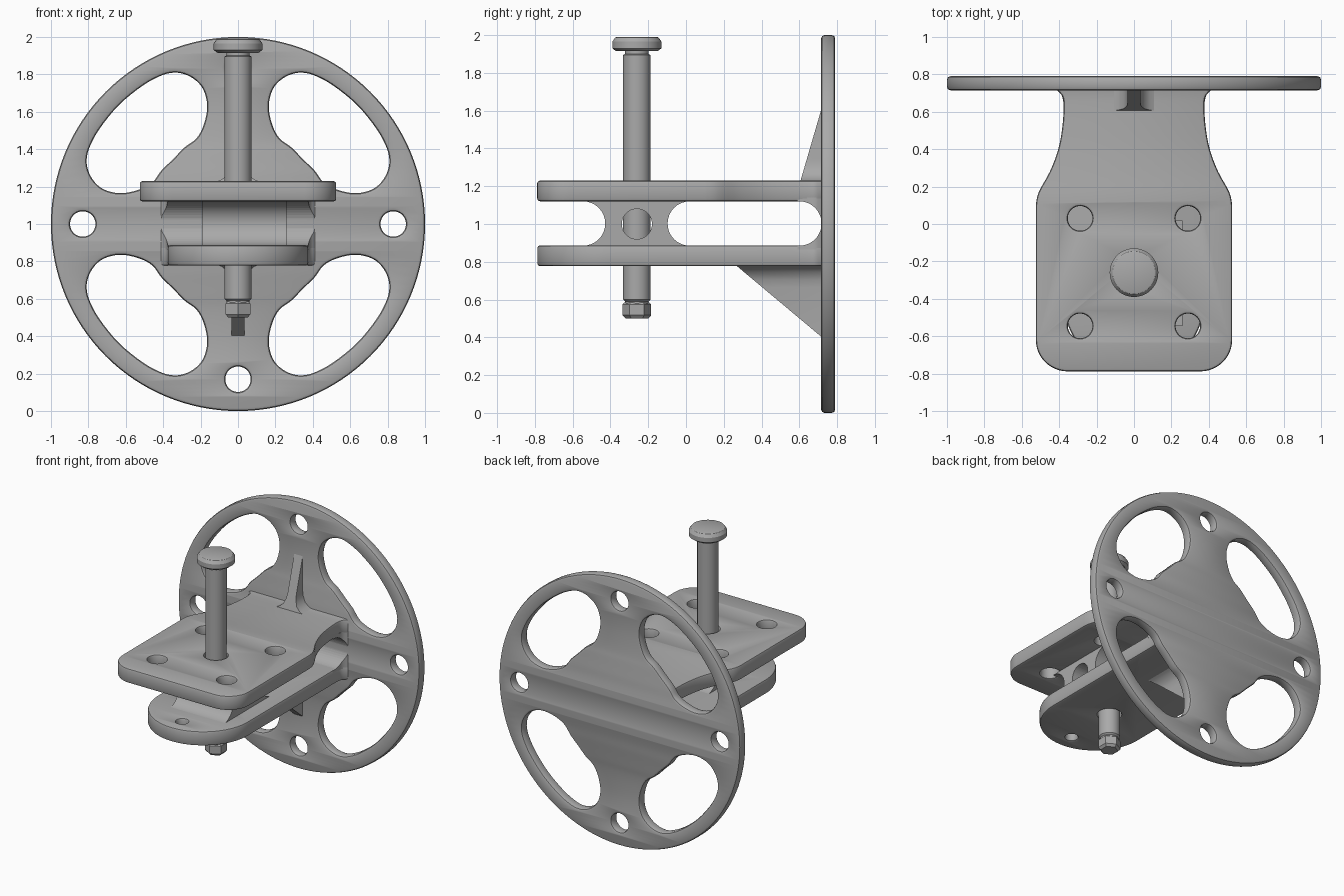
import bpy, bmesh, math
from mathutils import Vector

cube = bpy.data.objects.get("Cube")
if cube:
    bpy.data.objects.remove(cube, do_unlink=True)

grey = bpy.data.materials.new("machined grey")
grey.use_nodes = True
COLOUR = (0.4, 0.4, 0.4, 1)
grey.diffuse_color = COLOUR
grey.node_tree.nodes["Principled BSDF"].inputs["Base Color"].default_value = COLOUR
PIN_Y = -0.26
GAP = (0.885, 1.12)


def smooth(ob):
    bpy.ops.object.select_all(action="DESELECT")
    ob.select_set(True)
    bpy.context.view_layer.objects.active = ob
    bpy.ops.object.shade_smooth_by_angle(angle=math.radians(32))


def finish(name, bm):
    bmesh.ops.remove_doubles(bm, verts=bm.verts, dist=0.0002)
    bmesh.ops.recalc_face_normals(bm, faces=bm.faces)
    me = bpy.data.meshes.new(name)
    bm.to_mesh(me)
    bm.free()
    me.materials.append(grey)
    ob = bpy.data.objects.new(name, me)
    bpy.context.collection.objects.link(ob)
    smooth(ob)
    return ob


def arc(cx, cy, r, a, b, n=12):
    return [(cx + r * math.cos(math.radians(a + (b - a) * i / n)),
             cy + r * math.sin(math.radians(a + (b - a) * i / n))) for i in range(n + 1)]


def circle(cx, cy, r, n=40):
    return arc(cx, cy, r, 0, 360, n)[:-1]


def rounded(points, steps=5, closed=True):
    # smooth spline through the given points
    p = [Vector(q) for q in points]
    n = len(p)
    out = []
    for i in range(n if closed else n - 1):
        if closed:
            a, b, c, d = (p[(i + k) % n] for k in (-1, 0, 1, 2))
        else:
            a, b, c, d = (p[min(max(i + k, 0), n - 1)] for k in (-1, 0, 1, 2))
        for s in range(steps):
            t = s / steps
            out.append(tuple(0.5 * (2 * b + (c - a) * t + (2 * a - 5 * b + 4 * c - d) * t * t
                                    + (3 * b - a - 3 * c + d) * t ** 3)))
    return out if closed else out + [tuple(p[-1])]


def plate(name, loops, thick, edge, loc, upright=False):
    # filled outline with holes, thickness and rounded rims
    cu = bpy.data.curves.new(name, "CURVE")
    cu.dimensions = "2D"
    cu.fill_mode = "BOTH"
    cu.extrude = thick / 2 - edge
    cu.bevel_depth = edge
    cu.offset = -edge
    cu.bevel_resolution = 1
    for loop in loops:
        sp = cu.splines.new("POLY")
        sp.points.add(len(loop) - 1)
        for pt, (x, y) in zip(sp.points, loop):
            pt.co = (x, y, 0, 1)
        sp.use_cyclic_u = True
    tmp = bpy.data.objects.new(name + "_outline", cu)
    bpy.context.collection.objects.link(tmp)
    me = bpy.data.meshes.new_from_object(tmp.evaluated_get(bpy.context.evaluated_depsgraph_get()))
    bm = bmesh.new()
    bm.from_mesh(me)
    bpy.data.objects.remove(tmp, do_unlink=True)
    bpy.data.meshes.remove(me)
    ob = finish(name, bm)
    ob.location = loc
    if upright:
        ob.rotation_euler.x = math.pi / 2
    return ob


def prism(bm, ring, direction):
    face = bm.faces.new([bm.verts.new(v) for v in ring])
    ext = bmesh.ops.extrude_face_region(bm, geom=[face])
    bmesh.ops.translate(bm, vec=direction, verts=[v for v in ext["geom"] if isinstance(v, bmesh.types.BMVert)])


def lathe(bm, profile, n):
    rings = [[bm.verts.new((x, y, z)) for x, y in
              [(r * math.sin(2 * math.pi * i / n), PIN_Y + r * math.cos(2 * math.pi * i / n)) for i in range(n)]]
             for r, z in profile]
    for a, b in zip(rings, rings[1:]):
        for i in range(n):
            j = (i + 1) % n
            bm.faces.new((a[i], a[j], b[j], b[i]))
    bm.faces.new(rings[0])
    bm.faces.new(rings[-1])


def cut(ob, centre, radius, depth, axis):
    # drill a round hole and bake the result
    bpy.ops.mesh.primitive_cylinder_add(vertices=48, radius=radius, depth=depth, location=centre,
                                        rotation=(0, math.pi / 2, 0) if axis == "x" else (0, 0, 0))
    cutter = bpy.context.object
    cutter.hide_render = True
    mod = ob.modifiers.new("hole", "BOOLEAN")
    mod.object = cutter
    mod.solver = "EXACT"
    bpy.context.view_layer.objects.active = ob
    bpy.ops.object.modifier_apply(modifier=mod.name)
    bpy.data.objects.remove(cutter, do_unlink=True)
    smooth(ob)


# Round wall flange with four windows and four bolt holes
half = [(0.347, 0.347), (0.41, 0.285), (0.46, 0.22), (0.54, 0.18), (0.64, 0.165), (0.735, 0.195),
        (0.795, 0.27), (0.808, 0.36), (0.77, 0.46), (0.71, 0.55), (0.636, 0.636)]
window = rounded(half + [(y, x) for x, y in half[-2:0:-1]])
loops = [circle(0, 0, 1, 128)]
for sx in (1, -1):
    for sy in (1, -1):
        loops.append([(x * sx, y * sy) for x, y in window])
for k in range(4):
    a = k * math.pi / 2
    loops.append(circle(0.83 * math.cos(a), 0.83 * math.sin(a), 0.068))
plate("wall_flange", loops, 0.075, 0.018, (0, 0.7525, 1), upright=True)


def both_sides(right):
    # right-hand outline from front to back, mirrored to close it
    return right + [(-x, y) for x, y in reversed(right)]


# Upper plate with waisted rear and five holes
flare = [(0.376, 0.64), (0.388, 0.69), (0.43, 0.73)]
waist = rounded([(0.525, 0.1), (0.51, 0.17), (0.45, 0.28), (0.405, 0.4), (0.383, 0.52)] + flare, 4, False)
holes = [circle(x, y, 0.066) for x in (0.288, -0.288) for y in (0.03, -0.545)]
plate("upper_plate", [both_sides(arc(0.355, -0.618, 0.17, -90, 0) + waist)] + holes
      + [circle(0, PIN_Y, 0.08)], 0.11, 0.015, (0, 0, 1.175))

# Lower plate with round nose
nose = arc(0, -0.413, 0.375, -90, 0, 24)[1:]
plate("lower_plate", [both_sides(nose + rounded([(0.375, 0.5)] + flare, 4, False)),
                      circle(0, -0.66, 0.042), circle(0, PIN_Y, 0.08)], 0.11, 0.015, (0, 0, 0.832))

# Rounded web joining both plates to the flange
bm = bmesh.new()
low, high = GAP[0] - 0.02, GAP[1] + 0.02
ring = both_sides([(0.375, 0.59)] + rounded(flare, 4, False))
prism(bm, [(x, y, low) for x, y in ring], (0, 0, high - low))
web = finish("rear_web", bm)
radius = (GAP[1] - GAP[0]) / 2
middle = (GAP[1] + GAP[0]) / 2
cut(web, (0, 0.6, middle), radius, 2, "x")

# Hourglass spacer between the plates
bm = bmesh.new()
side = arc(-0.545, middle, radius, -90, 90, 16) + arc(0.02, middle, radius, 90, 270, 16)
prism(bm, [(-0.19, y, z) for y, z in side], (0.45, 0, 0))
spacer = finish("spacer", bm)
cut(spacer, (0, PIN_Y, 1), 0.08, 1, "z")
cut(spacer, (0, PIN_Y, 1), 0.08, 1, "x")

# Stiffening ribs with flared feet, trimmed to a slope
for name, base, up, front, tip in (("upper_rib", 1.225, 1, 0.605, 1.62), ("lower_rib", 0.785, -1, 0.26, 0.4)):
    bm = bmesh.new()
    foot = [(0.12, base), (0.085, base + up * 0.014), (0.055, base + up * 0.04),
            (0.04, base + up * 0.08), (0.035, base + up * 0.12), (0.035, base + up * 0.6)]
    prism(bm, [(x, front, z) for x, z in both_sides(foot)], (0, 0.735 - front, 0))
    normal = Vector((0, -abs(tip - base), up * (0.72 - front)))
    cutg = bmesh.ops.bisect_plane(bm, geom=bm.verts[:] + bm.edges[:] + bm.faces[:],
                                  plane_co=(0, front, base), plane_no=normal, clear_outer=True)
    rim = [e for e in cutg["geom_cut"] if isinstance(e, bmesh.types.BMEdge)]
    bmesh.ops.holes_fill(bm, edges=rim, sides=0)
    finish(name, bm)

# Locking pin with chamfered head, groove and hexagonal tip
bm = bmesh.new()
lathe(bm, [(0.062, 0.56), (0.062, 0.59), (0.073, 0.6), (0.073, 1.895), (0.062, 1.9), (0.062, 1.915),
           (0.11, 1.915), (0.13, 1.93), (0.13, 1.965), (0.115, 1.987), (0.108, 1.99)], 48)
finish("locking_pin", bm)
bm = bmesh.new()
lathe(bm, [(0.06, 0.5), (0.076, 0.517), (0.076, 0.575), (0.066, 0.585)], 6)
finish("pin_tip", bm)
